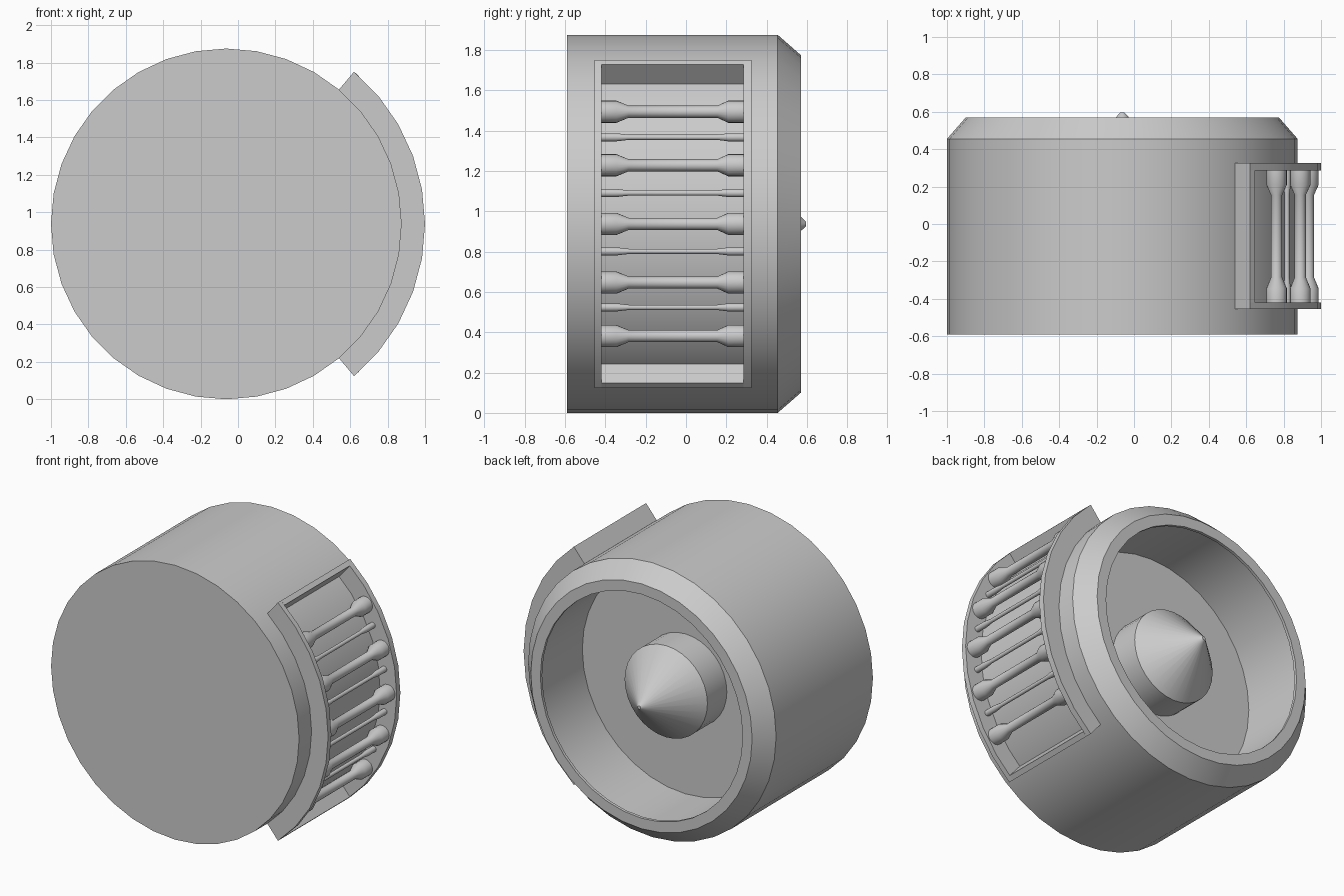
import bpy, bmesh
from math import sin, cos, radians, pi

if "Cube" in bpy.data.objects:
    bpy.data.objects.remove(bpy.data.objects["Cube"])

CX, CZ = -0.0625, 0.9375   # axis of the drum, running along y
R, R_OUT = 0.9375, 1.0625  # drum radius, side housing radius


def finish(bm, name):
    bmesh.ops.recalc_face_normals(bm, faces=bm.faces)
    me = bpy.data.meshes.new(name)
    bm.to_mesh(me)
    bm.free()
    ob = bpy.data.objects.new(name, me)
    bpy.context.collection.objects.link(ob)
    bpy.ops.object.select_all(action='DESELECT')
    ob.select_set(True)
    bpy.context.view_layer.objects.active = ob
    bpy.ops.object.shade_smooth_by_angle(angle=radians(30))
    return ob


def lathe(name, profile, sides, x=CX, z=CZ):
    """Revolve (radius, y) points around a y-parallel axis."""
    bm = bmesh.new()
    rings = []
    for r, y in profile:
        if r == 0:
            rings.append([bm.verts.new((x, y, z))] * sides)
        else:
            rings.append([bm.verts.new((x + r * cos(2 * pi * i / sides), y,
                                        z + r * sin(2 * pi * i / sides))) for i in range(sides)])
    for a, b in zip(rings, rings[1:]):
        for i in range(sides):
            j = (i + 1) % sides
            bm.faces.new(list(dict.fromkeys((a[i], a[j], b[j], b[i]))))
    return finish(bm, name)


def prism(name, outline, y0, y1):
    """Extrude an (x, z) outline along y."""
    bm = bmesh.new()
    face = bm.faces.new([bm.verts.new((x, y0, z)) for x, z in outline])
    ext = bmesh.ops.extrude_face_region(bm, geom=[face])
    bmesh.ops.translate(bm, vec=(0, y1 - y0, 0),
                        verts=[v for v in ext['geom'] if isinstance(v, bmesh.types.BMVert)])
    return finish(bm, name)


def polar(r, deg):
    return CX + r * cos(radians(deg)), CZ + r * sin(radians(deg))


# Drum with chamfered back rim and deep recess
lathe("drum_body", [(0, -0.59), (R, -0.59), (R, 0.455), (0.837, 0.57), (0.765, 0.57),
                    (0.765, 0.55), (0.78, 0.55), (0.78, 0.095), (0, 0.095)], 36)

# Conical hub standing on the recess floor
lathe("hub_cone", [(0.313, 0.09), (0.313, 0.305), (0.035, 0.57), (0.012, 0.595), (0, 0.595)], 32)

# Curved side housing: two arc rails and two end walls
steps = range(-50, 51, 10)
arc = [polar(R_OUT, a) for a in steps] + [polar(R - 0.005, a) for a in reversed(steps)]
prism("housing_rail_front", arc, -0.455, -0.42)
prism("housing_rail_back", arc, 0.285, 0.325)
for side, label in ((1, "upper"), (-1, "lower")):
    wall = [polar(R_OUT, 50 * side), polar(R_OUT - 0.001, 48.1 * side),
            polar(R - 0.01, 47.9 * side), polar(R - 0.005, 50 * side)]
    prism("housing_end_" + label, wall, -0.42, 0.285)


# Rods spanning the housing, thick and thin alternating
def rod(name, deg, dist, r_end, r_mid):
    x, z = polar(dist, deg)
    lathe(name, [(0, -0.42), (r_end, -0.42), (r_end, -0.345), (r_mid, -0.285),
                 (r_mid, 0.155), (r_end, 0.21), (r_end, 0.285), (0, 0.285)], 20, x, z)


for i in range(9):
    deg = -34 + 8.5 * i
    if i % 2 == 0:
        rod("thick_rod_%d" % i, deg, 0.995, 0.055, 0.03)
    else:
        rod("thin_rod_%d" % i, deg + 0.5, 0.98, 0.02, 0.013)
